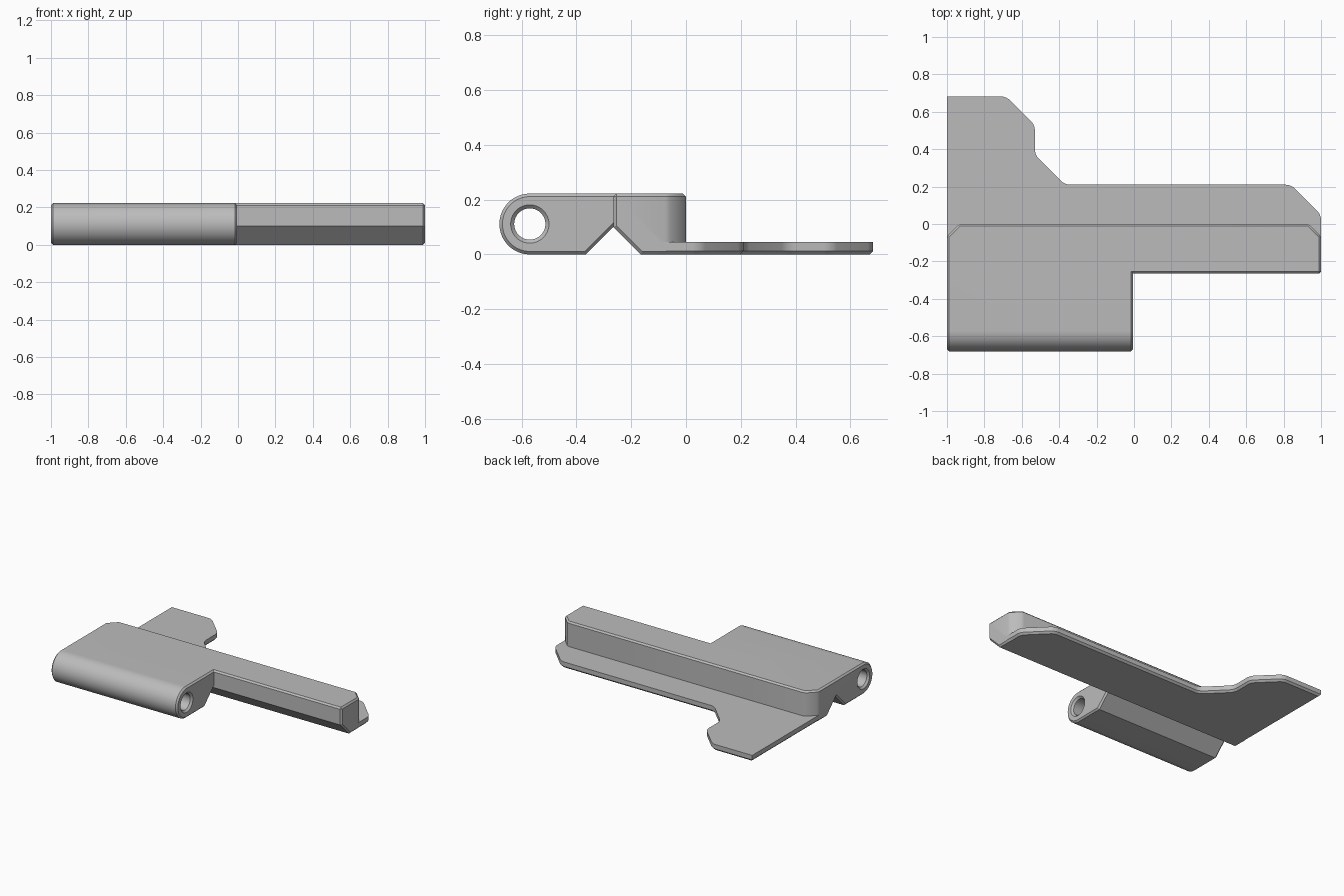
import bpy, bmesh, math
from mathutils import Vector

if "Cube" in bpy.data.objects:
    bpy.data.objects.remove(bpy.data.objects["Cube"], do_unlink=True)

HEIGHT = 0.222
R = HEIGHT / 2
PIN_Y = -0.57
FRONT = -0.265
CHAMFER = 0.011

grey = bpy.data.materials.new("plain grey")
grey.use_nodes = True
colour = (0.5, 0.5, 0.5, 1)
grey.diffuse_color = colour
grey.node_tree.nodes["Principled BSDF"].inputs["Base Color"].default_value = colour


def finish(name, bm):
    bmesh.ops.recalc_face_normals(bm, faces=bm.faces)
    mesh = bpy.data.meshes.new(name)
    bm.to_mesh(mesh)
    bm.free()
    mesh.materials.append(grey)
    obj = bpy.data.objects.new(name, mesh)
    bpy.context.collection.objects.link(obj)
    return obj


def extrude(bm, face, offset):
    geom = bmesh.ops.extrude_face_region(bm, geom=[face])["geom"]
    verts = [g for g in geom if isinstance(g, bmesh.types.BMVert)]
    bmesh.ops.translate(bm, verts=verts, vec=offset)


def profile_bar(name, profile, x0, x1, end, long_edges):
    """Extrude a side profile along x, cut its back corner and chamfer it."""
    bm = bmesh.new()
    face = bm.faces.new([bm.verts.new((x0, y, z)) for y, z in profile])
    extrude(bm, face, (x1 - x0, 0, 0))
    cut = bmesh.ops.bisect_plane(
        bm, geom=bm.verts[:] + bm.edges[:] + bm.faces[:],
        plane_co=(end * 0.935, 0, 0), plane_no=(end, 1, 0), clear_outer=True)
    rim = [g for g in cut["geom_cut"] if isinstance(g, bmesh.types.BMEdge)]
    bmesh.ops.edgeloop_fill(bm, edges=rim)
    bmesh.ops.recalc_face_normals(bm, faces=bm.faces)
    edges = []
    for e in bm.edges:
        a, b = (v.co for v in e.verts)
        along_x = abs(a.y - b.y) + abs(a.z - b.z) < 1e-4
        top = a.z > HEIGHT - 1e-3 and any(abs(a.y - y) < 1e-3 for y in long_edges)
        if not along_x or top:
            edges.append(e)
    bmesh.ops.bevel(bm, geom=edges, offset=CHAMFER, segments=1, affect='EDGES')
    return finish(name, bm)


# Hinge block: rounded nose, V groove underneath
nose = [(PIN_Y + R * math.cos(t), R + R * math.sin(t))
        for t in (math.pi / 2 + math.pi * i / 28 for i in range(29))]
bar_section = [(FRONT, 0.1), (-0.165, 0), (0, 0), (0, HEIGHT)]
body = profile_bar("hinge_block", nose + [(-0.365, 0)] + bar_section, -1, -0.005, -1, [0])

# Long bar reaching to the left end
bar = profile_bar("long_bar", bar_section + [(FRONT, HEIGHT)], -0.5, 1, 1, [0, FRONT])

# Flat base plate with a stepped back outline and rounded corners
outline = [(-1, -0.1), (1, -0.1), (1, 0.05), (0.84, 0.21), (-0.37, 0.21),
           (-0.53, 0.37), (-0.53, 0.53), (-0.685, 0.683), (-1, 0.683)]
bm = bmesh.new()
corners = [bm.verts.new((x, y, 0)) for x, y in outline]
bm.faces.new(corners)
bmesh.ops.bevel(bm, geom=corners[2:8], offset=0.028, segments=5, profile=0.5, affect='VERTICES')
extrude(bm, bm.faces[:][0], (0, 0, 0.045))
bmesh.ops.recalc_face_normals(bm, faces=bm.faces)
low = [e for e in bm.edges if all(v.co.z < 1e-4 for v in e.verts)]
bmesh.ops.bevel(bm, geom=low, offset=0.013, segments=1, affect='EDGES')
plate = finish("base_plate", bm)

# Pin hole cutter, flared at both ends
bm = bmesh.new()
rings = []
for x, r in ((-1.02, 0.09), (-0.987, 0.057), (-0.018, 0.057), (0.015, 0.09)):
    rings.append([bm.verts.new((x, PIN_Y + r * math.cos(t), R + r * math.sin(t)))
                  for t in (math.tau * i / 40 for i in range(40))])
for a, b in zip(rings, rings[1:]):
    for i in range(40):
        j = (i + 1) % 40
        bm.faces.new((a[i], a[j], b[j], b[i]))
bm.faces.new(rings[0])
bm.faces.new(rings[-1])
cutter = finish("pin_hole_cutter", bm)
cutter.hide_render = True

# Join the parts into one solid and drill the hole
for part, op in ((bar, 'UNION'), (plate, 'UNION'), (cutter, 'DIFFERENCE')):
    mod = body.modifiers.new(part.name, 'BOOLEAN')
    mod.object, mod.operation, mod.solver = part, op, 'EXACT'
bpy.context.view_layer.objects.active = body
body.select_set(True)
for mod in body.modifiers[:]:
    bpy.ops.object.modifier_apply(modifier=mod.name)
for part in (bar, plate, cutter):
    bpy.data.objects.remove(part, do_unlink=True)
body.name = "hinged_bracket"
bpy.ops.object.shade_smooth_by_angle(angle=math.radians(25))
